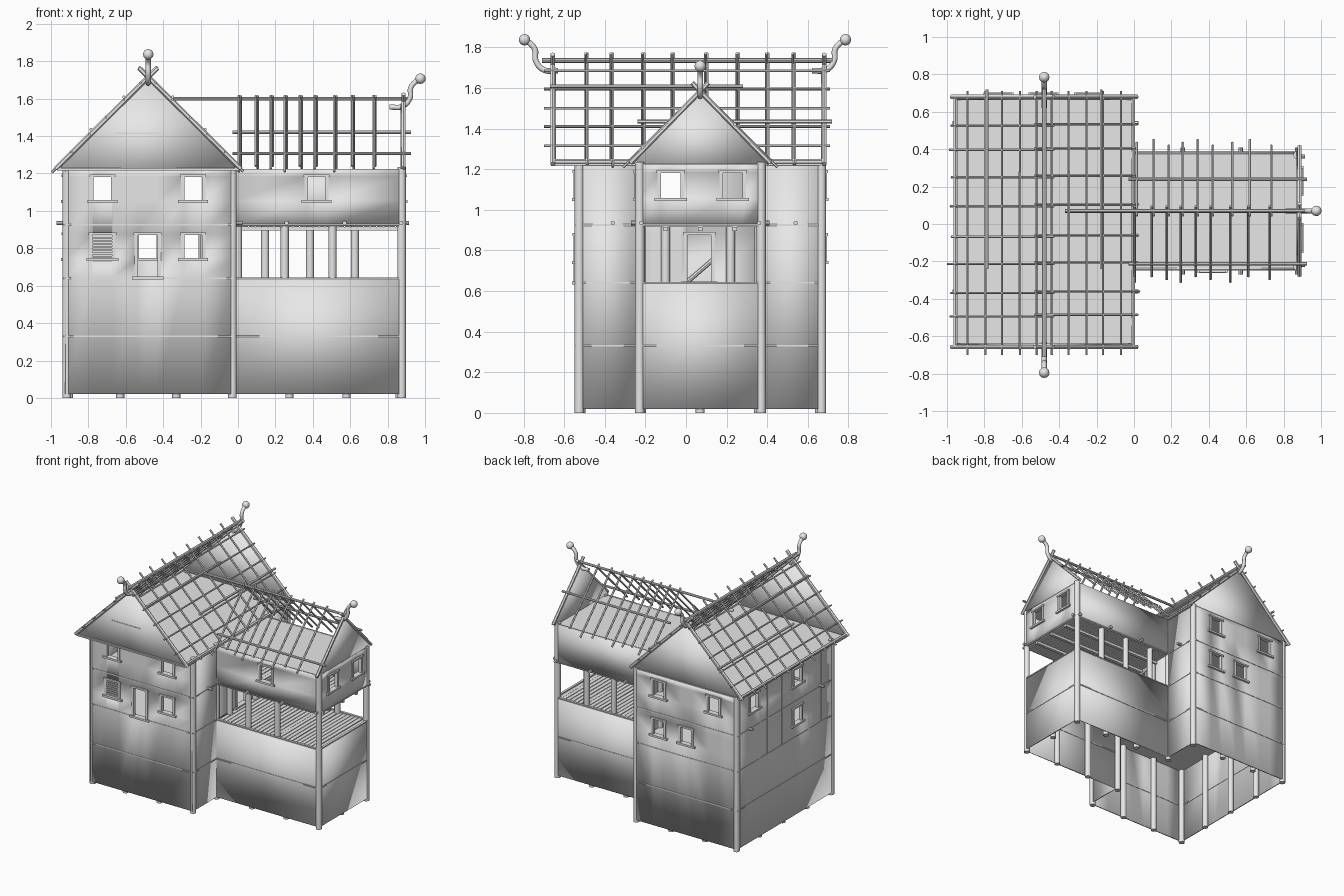
import bpy, bmesh, math, random
from mathutils import Vector, Matrix

if "Cube" in bpy.data.objects:
    bpy.data.objects.remove(bpy.data.objects["Cube"])

random.seed(4)
mat = bpy.data.materials.new("pale grey")
mat.diffuse_color = (0.8, 0.8, 0.8, 1)
mat.use_nodes = True
mat.node_tree.nodes["Principled BSDF"].inputs["Base Color"].default_value = mat.diffuse_color


def finish(bm, name):
    me = bpy.data.meshes.new(name)
    bmesh.ops.recalc_face_normals(bm, faces=bm.faces)
    bm.to_mesh(me)
    bm.free()
    me.materials.append(mat)
    me.shade_smooth()
    me.set_sharp_from_angle(angle=math.radians(40))
    ob = bpy.data.objects.new(name, me)
    bpy.context.collection.objects.link(ob)
    return ob


def bars(name, segs, n=8):
    """Round bars, each given as start, end, radius."""
    bm = bmesh.new()
    for p, q, r in segs:
        p, q = Vector(p), Vector(q)
        d = q - p
        m = Matrix.Translation((p + q) / 2) @ d.to_track_quat('Z', 'Y').to_matrix().to_4x4()
        bmesh.ops.create_cone(bm, cap_ends=True, segments=n, radius1=r, radius2=r, depth=d.length, matrix=m)
    return finish(bm, name)


def boxes(name, items):
    """Boxes, each given as x0, x1, y0, y1, z0, z1."""
    bm = bmesh.new()
    for x0, x1, y0, y1, z0, z1 in items:
        m = Matrix.Translation(((x0 + x1) / 2, (y0 + y1) / 2, (z0 + z1) / 2)) @ Matrix.Diagonal((x1 - x0, y1 - y0, z1 - z0, 1))
        bmesh.ops.create_cube(bm, size=1, matrix=m)
    return finish(bm, name)


def place(axis, a, u, z):
    return (a, u, z) if axis == 'x' else (u, a, z)


def slab_box(axis, a0, a1, u0, u1, z0, z1):
    return (a0, a1, u0, u1, z0, z1) if axis == 'x' else (u0, u1, a0, a1, z0, z1)


def wall(name, axis, a, u0, u1, z0, z1, holes=()):
    """Upright sheet with rectangular openings."""
    us = sorted({u0, u1, *[h[0] for h in holes], *[h[1] for h in holes]})
    zs = sorted({z0, z1, *[h[2] for h in holes], *[h[3] for h in holes]})
    bm = bmesh.new()
    for b, c in zip(us, us[1:]):
        for d, e in zip(zs, zs[1:]):
            if not any(h[0] < (b + c) / 2 < h[1] and h[2] < (d + e) / 2 < h[3] for h in holes):
                bm.faces.new([bm.verts.new(place(axis, a, u, z)) for u, z in ((b, d), (c, d), (c, e), (b, e))])
    bmesh.ops.remove_doubles(bm, verts=bm.verts, dist=1e-4)
    ob = finish(bm, name)
    mod = ob.modifiers.new("thickness", 'SOLIDIFY')
    mod.thickness, mod.offset = 0.012, 0
    return ob


def gable(name, axis, a, u0, u1, z0, top):
    bm = bmesh.new()
    bm.faces.new([bm.verts.new(place(axis, a, *p)) for p in ((u0, z0), (u1, z0), ((u0 + u1) / 2, top))])
    ob = finish(bm, name)
    mod = ob.modifiers.new("thickness", 'SOLIDIFY')
    mod.thickness, mod.offset = 0.012, 0


UP, LOW = (1.055, 1.185), (0.745, 0.875)
frames, slats = [], []


def opening(axis, a, u, zr, w=0.05, louvre=False):
    """Adds a window frame and returns the hole it surrounds."""
    z0, z1 = zr
    f = lambda *v: frames.append(slab_box(axis, a - v[0], a + v[0], *v[1:]))
    for s in (-1, 1):
        c = u + s * (w + 0.006)
        f(0.013, c - 0.009, c + 0.009, z0, z1)
    f(0.022, u - w - 0.03, u + w + 0.03, z0 - 0.012, z0 + 0.003)
    f(0.018, u - w - 0.02, u + w + 0.02, z1 - 0.003, z1 + 0.01)
    if louvre:
        for i in range(7):
            z = z0 + 0.012 + i * (z1 - z0 - 0.02) / 6.5
            slats.append(slab_box(axis, a - 0.007, a + 0.007, u - w, u + w, z - 0.006, z + 0.003))
    return (u - w, u + w, z0, z1)


# Walls of the main block
L, R, F, B = -0.925, -0.022, -0.54, 0.68
T, G = 1.225, 0.02
wall("main_front_wall", 'y', F, L, R, G, T, [
    opening('y', F, -0.725, UP), opening('y', F, -0.24, UP),
    opening('y', F, -0.725, LOW, 0.055, True), opening('y', F, -0.24, LOW),
    opening('y', F, -0.483, (0.645, 0.875), 0.055)])
wall("main_back_wall", 'y', B, L, R, G, T, [
    opening('y', B, -0.725, UP), opening('y', B, -0.24, UP),
    opening('y', B, -0.24, LOW), opening('y', B, -0.483, LOW)])
wall("main_left_wall", 'x', L, F, B, G, T, [
    opening('x', L, 0.47, UP), opening('x', L, -0.075, UP), opening('x', L, -0.075, LOW)])
wall("main_right_wall_front", 'x', R, F, -0.23, G, T)
wall("main_right_wall_back", 'x', R, 0.37, B, G, T)
wall("inner_wall", 'x', R, -0.23, 0.37, 0.64, T, [
    opening('x', R, 0.065, (0.645, 0.88), 0.06), opening('x', R, -0.075, UP)])

# Walls of the wing, with an open gallery between
E, S, N = 0.885, -0.24, 0.38
wall("wing_front_lower", 'y', S, R, E, G, 0.64)
wall("wing_back_lower", 'y', N, R, E, G, 0.64)
wall("wing_end_lower", 'x', E, S, N, G, 0.64)
wall("wing_front_upper", 'y', S, R, E, 0.92, T, [opening('y', S, 0.42, UP)])
wall("wing_back_upper", 'y', N, R, E, 0.92, T)
wall("wing_end_upper", 'x', E, S, N, 0.92, T, [opening('x', E, -0.075, UP), opening('x', E, 0.23, UP)])
boxes("window_frames", frames)
boxes("window_slats", slats)

# Thin seam strips and battens
seams = []
for z in (0.33, 0.64, 0.925):
    for axis, a, u0, u1 in (('y', F, L, R), ('y', B, L, R), ('x', L, F, B), ('x', R, F, S), ('x', R, N, B)):
        seams.append(slab_box(axis, a - 0.009, a + 0.009, u0, u1, z - 0.004, z + 0.004))
    for axis, a, u0, u1 in (('y', S, R, E), ('y', N, R, E), ('x', E, S, N)):
        seams.append(slab_box(axis, a - 0.009, a + 0.009, u0, u1, z - 0.004, z + 0.004))
for y in (-0.38, -0.22, 0.12, 0.3, 0.4):
    seams.append((L - 0.009, L, y - 0.005, y + 0.005, 0.64, T))
boxes("wall_seams", seams)

# Floors, ceilings and plank decks
boxes("main_floors", [(L, R, F, B, 0.63, 0.642), (L, R, F, B, 0.915, 0.93)])
boxes("ceilings", [(-0.955, 0.0, -0.66, 0.68, 1.218, 1.23), (0, E, S, N, 1.212, 1.224)])
deck = []
for z in (0.627, 0.915):
    for i in range(26):
        x = -0.01 + i * 0.0342
        deck.append((x, x + 0.029, S, N, z, z + 0.008 + random.uniform(0, 0.004)))
boxes("gallery_decks", deck)
boxes("deck_joists", [(R, E, y - 0.012, y + 0.012, z - 0.02, z) for z in (0.627, 0.915) for y in (-0.1, 0.07, 0.24)])

# Posts
corners = [(x, y) for x in (-0.915, -0.03) for y in (-0.525, 0.667)] + [(0.875, -0.228), (0.875, 0.37), (-0.03, -0.228), (-0.03, 0.37)]
bars("corner_posts", [((x, y, 0), (x, y, 1.235), 0.023) for x, y in corners], 12)
short = [(x, y) for x in (-0.63, -0.33) for y in (F + 0.022, B - 0.022)]
short += [(x, y) for x in (0.275, 0.58) for y in (S + 0.022, N - 0.022)]
short += [(L + 0.022, y) for y in (-0.23, 0.07, 0.37)] + [(E - 0.022, 0.07)]
bars("ground_posts", [((x, y, 0), (x, y, 0.63), 0.022) for x, y in short], 12)
gal = [(0.25, -0.222), (0.505, -0.222), (0.145, 0.36), (0.385, 0.36), (0.625, 0.36), (0.0, -0.1), (0.0, 0.22)]
bars("gallery_posts", [((x, y, 0.635), (x, y, 0.92), 0.022) for x, y in gal], 12)
bars("stair_rail", [((-0.2, -0.0, 0.64), (-0.2, 0.33, 0.925), 0.012), ((-0.3, 0.0, 0.64), (-0.3, 0.33, 0.925), 0.012)])

# Beam ends poking out of the walls
pegs = [((x, S - 0.03, 0.935), (x, N + 0.03, 0.935), 0.012) for x in (0.26, 0.57, 0.872)]
pegs += [((L - 0.045, y, 0.935), (R + 0.045, y, 0.935), 0.011) for y in (-0.36, 0.54)]
pegs += [((R, y, 0.935), (E + 0.03, y, 0.935), 0.011) for y in (-0.22, 0.36)]
bars("beam_ends", pegs)

# Gable triangles and edge boards
CX, CY = -0.48, 0.07
gable("front_gable", 'y', -0.645, -0.965, 0.005, 1.225, 1.70)
gable("back_gable", 'y', 0.67, -0.965, 0.005, 1.225, 1.70)
gable("wing_gable", 'x', 0.875, -0.265, 0.405, 1.225, 1.575)
boards = []
for s in (-1, 1):
    for y in (-0.657, 0.68):
        boards.append(((CX + s * 0.495, y, 1.225), (CX - s * 0.05, y, 1.765), 0.013))
    boards.append(((0.885, CY + s * 0.345, 1.23), (0.885, CY - s * 0.04, 1.625), 0.012))
bars("gable_edge_boards", boards, 6)
boxes("gable_ties", [(-0.66, -0.4, -0.654, -0.65, 1.41, 1.418), (-0.965, 0.005, -0.665, -0.53, 1.216, 1.226)])

# Main roof lattice: sloping rafters with crossing level purlins
rafters, purlins = [], []
for s in (-1, 1):
    for y in (-0.49, -0.365, -0.21, -0.065, 0.1, 0.255, 0.4, 0.53):
        y += s * 0.004
        e = random.uniform(0.49, 0.515)
        rafters.append(((CX + s * e, y, 1.72 - e), (CX - s * 0.05, y, 1.77), 0.0075))
    for d in (0.04, 0.13, 0.225, 0.315, 0.41):
        purlins.append(((CX + s * d, -0.70, 1.725 - d), (CX + s * d, 0.71, 1.725 - d), 0.0065))
    for d, y0, y1 in ((0.131, -0.67, 0.28), (0.305, -0.24, 0.72)):
        purlins.append(((CX + s * d, y0, 1.74 - d), (CX + s * d, y1, 1.74 - d), 0.009))
    purlins.append(((CX + s * 0.475, -0.66, 1.237), (CX + s * 0.475, 0.68, 1.237), 0.012))
bars("main_rafters", rafters, 6)
bars("main_purlins", purlins, 6)

# Wing roof frame
rafters = []
for i, x in enumerate((0.01, 0.1, 0.18, 0.255, 0.335, 0.415, 0.52, 0.615, 0.73)):
    for s in (-1, 1):
        e = 0.35 + 0.015 * ((i + s) % 3)
        rafters.append(((x + s * 0.005, CY + s * e, 1.59 - e), (x + s * 0.005, CY - s * 0.025, 1.615), 0.0075))
bars("wing_rafters", rafters, 6)
bars("wing_purlins", [((-0.03, 0.24, 1.42), (0.925, 0.24, 1.42), 0.009),
                      ((-0.03, -0.213, 1.307), (0.925, -0.213, 1.307), 0.009),
                      ((-0.37, CY, 1.6), (0.91, CY, 1.6), 0.01)])
bars("main_ridge", [((CX, -0.71, 1.735), (CX, 0.725, 1.735), 0.012)])


# Curled ridge horns with knobs
def horn(name, pos, z, direction):
    d = Vector(direction)
    cu = bpy.data.curves.new(name, 'CURVE')
    cu.dimensions, cu.bevel_depth, cu.bevel_resolution, cu.use_fill_caps = '3D', 0.014, 2, True
    cu.resolution_u = 5
    sp = cu.splines.new('BEZIER')
    pts = [(-0.05, 0), (0.02, 0.004), (0.06, 0.05), (0.064, 0.105), (0.105, 0.15)]
    sp.bezier_points.add(len(pts) - 1)
    for bp, (u, h) in zip(sp.bezier_points, pts):
        bp.co = Vector(pos) + d * u + Vector((0, 0, z + h))
        bp.handle_left_type = bp.handle_right_type = 'AUTO'
    cu.materials.append(mat)
    bpy.context.collection.objects.link(bpy.data.objects.new(name, cu))
    bm = bmesh.new()
    c = Vector(pos) + d * 0.115 + Vector((0, 0, z + 0.152))
    bmesh.ops.create_uvsphere(bm, u_segments=12, v_segments=8, radius=0.028, matrix=Matrix.Translation(c))
    finish(bm, name + "_knob")


horn("front_horn", (CX, -0.68, 0), 1.685, (0, -1, 0))
horn("back_horn", (CX, 0.67, 0), 1.685, (0, 1, 0))
horn("wing_horn", (0.86, CY, 0), 1.555, (1, 0, 0))
